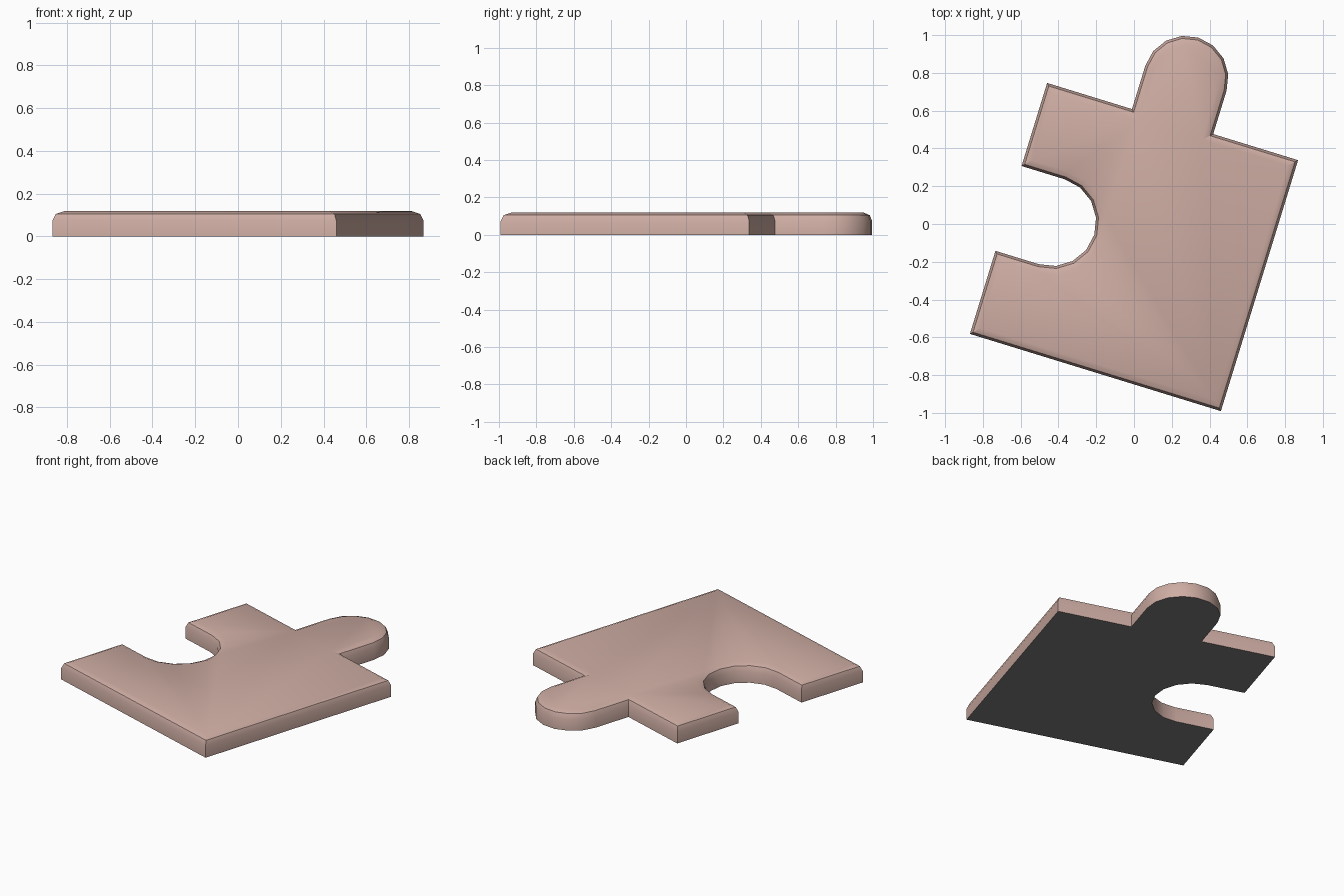
import bpy, bmesh, math
from mathutils import Vector, Matrix

if "Cube" in bpy.data.objects:
    bpy.data.objects.remove(bpy.data.objects["Cube"])

HALF = 0.695      # half side of the square body
HEIGHT = 0.118
BEVEL = 0.045


def material(name, rgb):
    m = bpy.data.materials.new(name)
    m.diffuse_color = (*rgb, 1)
    m.use_nodes = True
    m.node_tree.nodes["Principled BSDF"].inputs["Base Color"].default_value = m.diffuse_color
    return m


def arc(cx, cy, r, start, end, n=8):
    angles = [math.radians(start + (end - start) * i / n) for i in range(n + 1)]
    return [Vector((cx + r * math.cos(a), cy + r * math.sin(a))) for a in angles]


def inset(pts, d):
    """Mitred inward offset of a counter-clockwise outline."""
    out = []
    for i, p in enumerate(pts):
        a = (p - pts[i - 1]).normalized()
        b = (pts[(i + 1) % len(pts)] - p).normalized()
        na, nb = Vector((-a.y, a.x)), Vector((-b.y, b.x))
        out.append(p + (na + nb) * d / (1 + na.dot(nb)))
    return out


# Outline: square, round tab at the back, round notch on the left
H, T, N = HALF, 0.225, 0.235
outline = [Vector(p) for p in ((-H, -H), (H, -H), (H, H), (T, H))]
outline += arc(0, 0.935, T, 0, 180)
outline += [Vector(p) for p in ((-T, H), (-H, H), (-H, N))]
outline += arc(-0.455, 0, N, 90, -90)
outline += [Vector((-H, -N))]

# Wall and two-step rounded rim as stacked rings
k = BEVEL * (1 - math.sqrt(0.5))
levels = [(0, 0), (0, HEIGHT - BEVEL), (k, HEIGHT - k), (BEVEL, HEIGHT)]
bm = bmesh.new()
rings = [[bm.verts.new((p.x, p.y, z)) for p in inset(outline, d)] for d, z in levels]
n = len(outline)
for lo, hi in zip(rings, rings[1:]):
    for i in range(n):
        j = (i + 1) % n
        bm.faces.new((lo[i], lo[j], hi[j], hi[i]))
bm.faces.new(rings[-1])
bottom = bm.faces.new(rings[0][::-1])
bottom.material_index = 1

# Turn the piece and centre its bounds
turn = Matrix.Translation((0, -0.122, 0)) @ Matrix.Rotation(math.radians(-17.1), 4, 'Z')
bmesh.ops.transform(bm, matrix=turn, verts=bm.verts)
mesh = bpy.data.meshes.new("puzzle_piece")
bm.to_mesh(mesh)
bm.free()
mesh.materials.append(material("dusty pink", (0.62, 0.42, 0.37)))
mesh.materials.append(material("grey backing", (0.2, 0.2, 0.2)))

piece = bpy.data.objects.new("puzzle_piece", mesh)
bpy.context.collection.objects.link(piece)
bpy.context.view_layer.objects.active = piece
piece.select_set(True)
bpy.ops.object.shade_smooth_by_angle(angle=math.radians(30))
